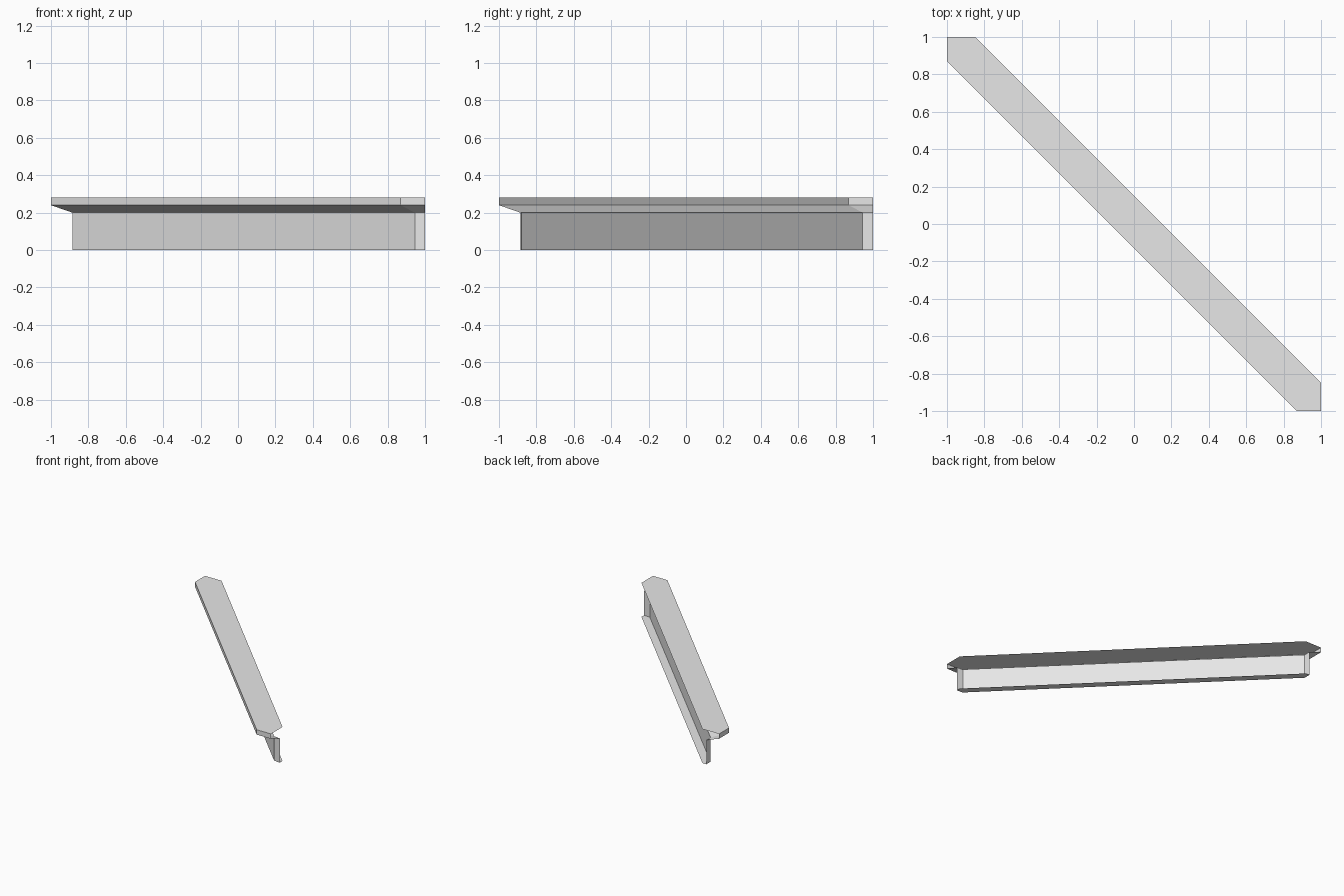
import bpy
import bmesh

cube = bpy.data.objects.get("Cube")
if cube:
    bpy.data.objects.remove(cube, do_unlink=True)

GREY = (0.8, 0.8, 0.8, 1)
stone = bpy.data.materials.new("plain grey")
stone.use_nodes = True
stone.diffuse_color = GREY
for node in stone.node_tree.nodes:
    if node.type == "BSDF_PRINCIPLED":
        node.inputs["Base Color"].default_value = GREY

# Plan outlines of the exposed front, and the open back edge
OUTER = [(-1, 1), (-1, 0.87), (0.87, -1), (1, -1)]
INNER = [(-0.885, 1), (-0.885, 0.945), (0.945, -0.88), (1, -0.885)]
BACK = [(1, -0.85), (-0.85, 1)]


def open_shell(name, layers, cap_layer, cap_up):
    """Join stacked open outlines with walls and close one level with a cap."""
    bm = bmesh.new()
    rows = [[bm.verts.new((x, y, z)) for x, y in path] for path, z in layers]
    for low, high in zip(rows, rows[1:]):
        for i in range(len(low) - 1):
            bm.faces.new((low[i], low[i + 1], high[i + 1], high[i]))
    z = layers[cap_layer][1]
    cap = rows[cap_layer] + [bm.verts.new((x, y, z)) for x, y in BACK]
    bm.faces.new(cap if cap_up else cap[::-1])
    mesh = bpy.data.meshes.new(name)
    bm.to_mesh(mesh)
    bm.free()
    mesh.materials.append(stone)
    obj = bpy.data.objects.new(name, mesh)
    bpy.context.collection.objects.link(obj)


# Ledge: sloped underside, upright rim and flat top
open_shell("ledge", [(INNER, 0.2), (OUTER, 0.24), (OUTER, 0.28)], -1, True)

# Wall below the ledge, closed underneath and open at the back
open_shell("wall", [(INNER, 0), (INNER, 0.2)], 0, False)
